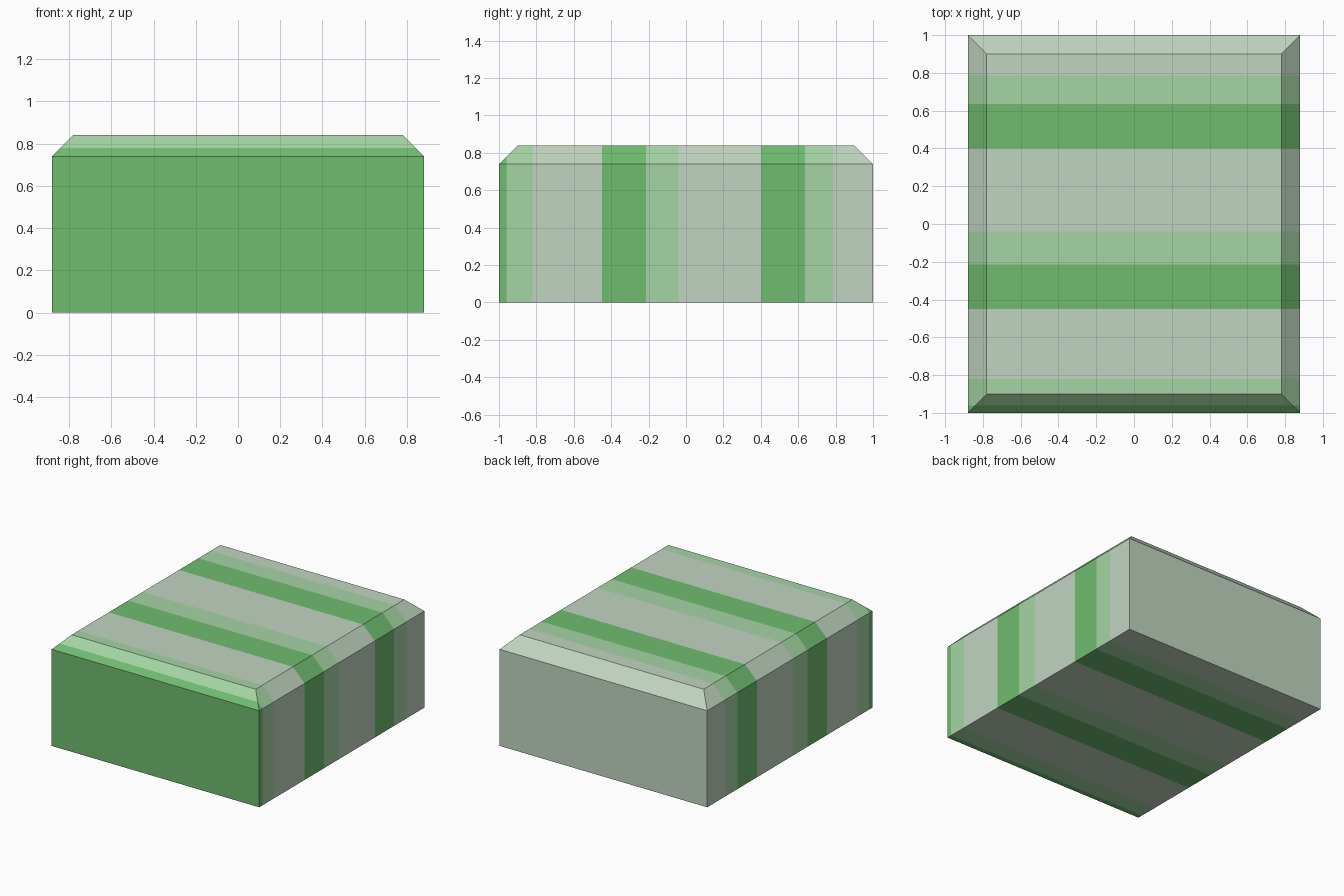
import bpy
import bmesh

if "Cube" in bpy.data.objects:
    bpy.data.objects.remove(bpy.data.objects["Cube"])

HALF_X, HALF_Y, HEIGHT, CHAMFER = 0.88, 1.0, 0.84, 0.10


def linear(c):
    c /= 255
    return c / 12.92 if c <= 0.04045 else ((c + 0.055) / 1.055) ** 2.4


def material(name, rgb):
    mat = bpy.data.materials.new(name)
    mat.diffuse_color = (*[linear(c) for c in rgb], 1)
    mat.use_nodes = True
    mat.node_tree.nodes["Principled BSDF"].inputs["Base Color"].default_value = mat.diffuse_color
    return mat


materials = [
    material("pale grey green", (193, 213, 193)),
    material("light green", (165, 213, 165)),
    material("mid green", (112, 188, 112)),
]

# Stripes along y: (upper limit, material index)
PALE, LIGHT, MID = 0, 1, 2
stripes = [(-0.96, MID), (-0.82, LIGHT), (-0.45, PALE), (-0.215, MID),
           (-0.04, LIGHT), (0.40, PALE), (0.635, MID), (0.785, LIGHT), (2.0, PALE)]

# Block body up to the chamfer
bm = bmesh.new()
bmesh.ops.create_cube(bm, size=2)
for v in bm.verts:
    v.co.x *= HALF_X
    v.co.y *= HALF_Y
    v.co.z = HEIGHT - CHAMFER if v.co.z > 0 else 0

# Chamfered top rim
top = max(bm.faces, key=lambda f: f.calc_center_median().z)
bmesh.ops.inset_region(bm, faces=[top], thickness=CHAMFER, use_even_offset=True)
for v in top.verts:
    v.co.z = HEIGHT

# Cut the stripe borders right round the block
for limit, _ in stripes[:-1]:
    bmesh.ops.bisect_plane(bm, geom=bm.verts[:] + bm.edges[:] + bm.faces[:],
                           plane_co=(0, limit, 0), plane_no=(0, 1, 0))

# Colour every face by the stripe it lies in
for f in bm.faces:
    y = f.calc_center_median().y
    f.material_index = next(m for limit, m in stripes if y < limit)
bmesh.ops.recalc_face_normals(bm, faces=bm.faces[:])

mesh = bpy.data.meshes.new("striped_block")
bm.to_mesh(mesh)
bm.free()
for mat in materials:
    mesh.materials.append(mat)
block = bpy.data.objects.new("striped_block", mesh)
bpy.context.collection.objects.link(block)
